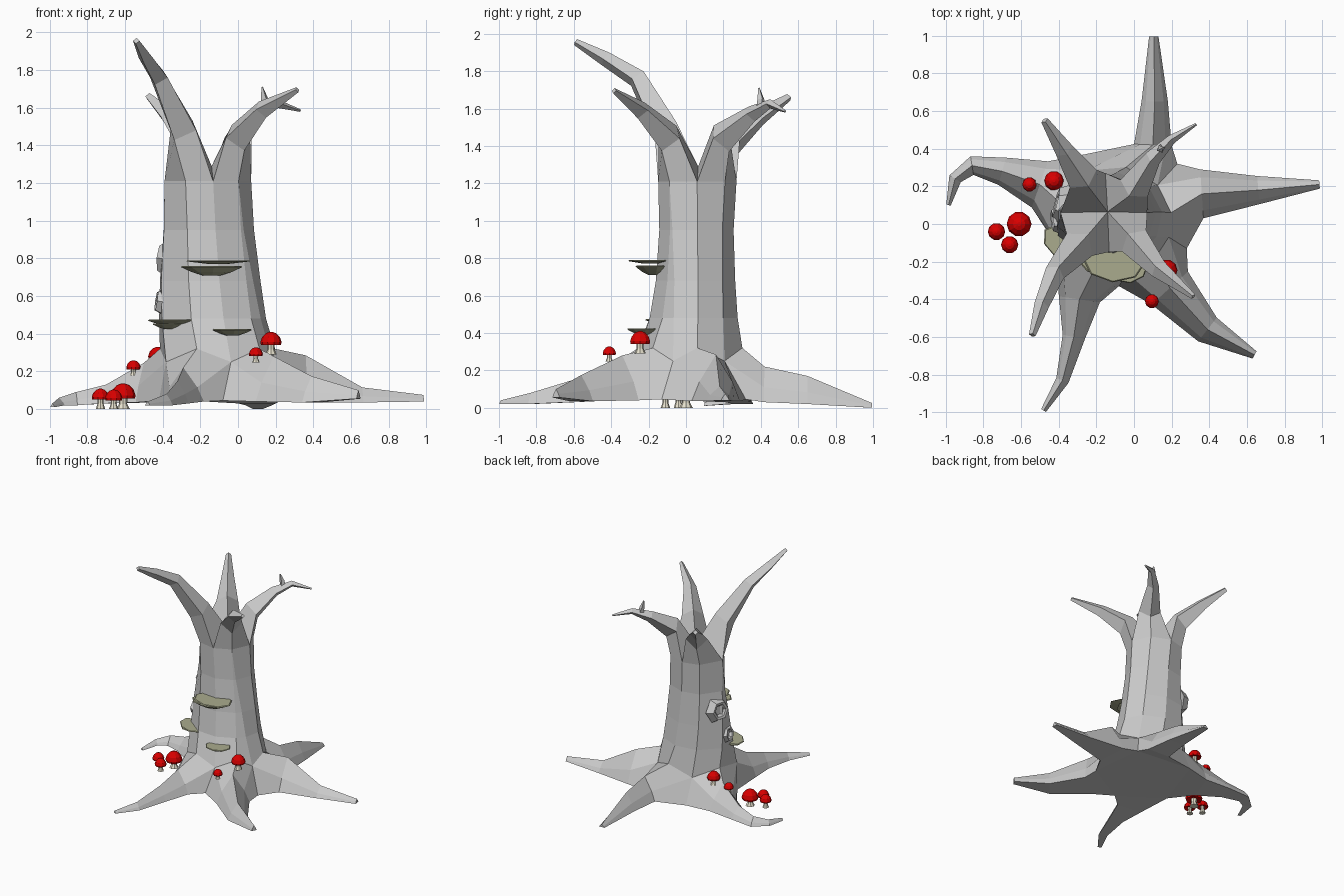
import bpy, bmesh, math
from mathutils import Vector, Matrix

if "Cube" in bpy.data.objects:
    bpy.data.objects.remove(bpy.data.objects["Cube"])


def material(name, rgb):
    m = bpy.data.materials.new(name)
    m.diffuse_color = (*rgb, 1)
    m.use_nodes = True
    m.node_tree.nodes["Principled BSDF"].inputs["Base Color"].default_value = m.diffuse_color
    return m


RED = material("cap_red", (0.7, 0.0, 0.0))
CREAM = material("stem_cream", (0.8, 0.76, 0.62))
OLIVE = material("shelf_olive", (0.4, 0.41, 0.27))


def finish(bm, name, mat=None):
    bmesh.ops.remove_doubles(bm, verts=bm.verts[:], dist=0.0005)
    bmesh.ops.recalc_face_normals(bm, faces=bm.faces[:])
    me = bpy.data.meshes.new(name)
    bm.to_mesh(me)
    bm.free()
    ob = bpy.data.objects.new(name, me)
    bpy.context.collection.objects.link(ob)
    if mat:
        me.materials.append(mat)
    return ob


def face(bm, pts):
    """Face from coordinates, skipping repeated corners."""
    clean = []
    for p in pts:
        if all((p - q).length > 0.0005 for q in clean):
            clean.append(p)
    if len(clean) > 2:
        bm.faces.new([bm.verts.new(p) for p in clean])


def loft(bm, loops, cap_start=False, cap_end=False):
    for a, b in zip(loops, loops[1:]):
        n = len(a)
        for i in range(n):
            j = (i + 1) % n
            face(bm, [a[i], a[j], b[j], b[i]])
    if cap_start:
        face(bm, loops[0])
    if cap_end:
        face(bm, loops[-1])


def directions(pts):
    n = len(pts)
    return [(pts[min(i + 1, n - 1)] - pts[max(i - 1, 0)]).normalized() for i in range(n)]


def branch_sections(path):
    """Diamond sections: right, outer, left, inner."""
    pts = [Vector(p[:3]) for p in path]
    out = []
    for p, d, r in zip(pts, directions(pts), [q[3] for q in path]):
        s = d.cross(Vector((0, 0, 1))).normalized()
        n = s.cross(d)
        out.append([p + s * r, p - n * r, p - s * r, p + n * r])
    return out


def root_sections(path):
    """Ridged sections with a flat underside: (x, y, z, half width, height)."""
    pts = [Vector(p[:3]) for p in path]
    out = []
    for p, d, (w, h) in zip(pts, directions(pts), [q[3:] for q in path]):
        s = Vector((d.y, -d.x, 0)).normalized()
        up = Vector((0, 0, h))
        out.append([p + s * w, p + s * w * .68 + up * .42, p + up,
                    p - s * w * .68 + up * .42, p - s * w])
    return out


# Trunk: ten-sided at the roots, merging to eight sides under the branches
BASE = [368, 40, 76, 115, 157, 215, 252, 285, 317, 342]
TOP = [360, 45, 88, 125, 180, 180, 239, 277, 315, 315]
TOP_LOOP = [0, 1, 2, 3, 4, 6, 7, 8]


def trunk_ring(z, cx, cy, rx, ry, t):
    ring = []
    for i in range(10):
        lift = 0 if t else (0.03 if i % 2 == 0 else -0.04)
        a = math.radians((BASE[i] * (1 - t) + TOP[i] * t))
        ring.append(Vector((cx + rx * math.cos(a), cy + ry * math.sin(a), z + lift)))
    return ring


bm = bmesh.new()
rings = [trunk_ring(*r) for r in (
    (.29, -.12, .02, .32, .29, 0), (.48, -.14, .04, .29, .24, .3),
    (.68, -.15, .05, .27, .215, .5), (.95, -.155, .055, .24, .2, .8),
    (1.21, -.16, .06, .23, .21, 1))]
loft(bm, rings)

# Branches: each one grows from two trunk sides and the shared fork point
fork = Vector((-.14, .065, 1.29))
top = [rings[-1][i] for i in TOP_LOOP]
branches = [
    [(.0, .19, 1.44, .085), (.1, .35, 1.57, .045), (.2, .45, 1.625, .025), (.33, .53, 1.585, .007)],
    [(-.27, .24, 1.43, .085), (-.37, .39, 1.555, .05), (-.475, .55, 1.66, .02)],
    [(-.29, -.11, 1.48, .09), (-.42, -.26, 1.76, .055), (-.49, -.43, 1.865, .04), (-.54, -.59, 1.955, .018)],
    [(.0, -.09, 1.44, .085), (.13, -.24, 1.59, .05), (.315, -.385, 1.695, .015)],
]
for k, path in enumerate(branches):
    i = 2 * k
    loop = [top[i], top[i + 1], top[(i + 2) % 8], fork]
    loft(bm, [loop] + branch_sections(path), cap_end=True)

# Roots: spread from the foot between the valley points
low = [Vector((*p, .045)) for p in
       ((.23, .32), (-.26, .37), (-.42, -.1), (-.08, -.33), (.28, -.13))]
roots = [
    [(.36, .16, .035, .13, .25), (.66, .18, .035, .075, .08), (.985, .21, .04, .022, .035)],
    [(.1, .42, .03, .1, .19), (.11, .65, .02, .07, .15), (.105, .995, 0, .025, .025)],
    [(-.5, .21, .035, .13, .21), (-.7, .28, .03, .075, .1), (-.86, .31, .02, .05, .07),
     (-.95, .24, .02, .035, .04), (-.985, .1, .01, .012, .02)],
    [(-.29, -.4, .04, .11, .18), (-.32, -.6, .03, .06, .12),
     (-.38, -.83, .02, .035, .06), (-.48, -.99, .02, .015, .02)],
    [(.19, -.34, .04, .13, .24), (.39, -.56, .035, .08, .14), (.64, -.695, .055, .022, .045)],
]
foot = rings[0]
for k, path in enumerate(roots):
    i = 2 * k
    loop = [low[k - 1], foot[i - 1], foot[i], foot[(i + 1) % 10], low[k]]
    loft(bm, [loop] + root_sections(path), cap_end=True)
face(bm, low)
finish(bm, "tree_stump")

# Small twig on the back right branch
bm = bmesh.new()
loft(bm, branch_sections([(.15, .4, 1.59, .025), (.14, .4, 1.65, .02), (.128, .39, 1.71, .005)]), True, True)
finish(bm, "twig")


def circle(n, r, z):
    return [Vector((r * math.cos(2 * math.pi * i / n), r * math.sin(2 * math.pi * i / n), z))
            for i in range(n)]


def turned(name, n, profile, matrix, mat=None):
    bm = bmesh.new()
    loft(bm, [circle(n, r, z) for r, z in profile], True, True)
    bm.transform(matrix)
    return finish(bm, name, mat)


# Low bark knots on the left side of the trunk
for loc, direction, size in (((-.39, .11, .8), (-1, .25, .1), .11),
                             ((-.41, .02, .57), (-1, -.1, .15), .08)):
    rot = Vector(direction).to_track_quat('Z', 'Y').to_matrix().to_4x4()
    turned("bark_knot", 6, [(size, -.03), (size * .7, .025), (size * .5, .02), (size * .35, .0)],
           Matrix.Translation(loc) @ rot)

# Mushrooms: (x, y, cap rim height, cap radius)
for x, y, z, r in ((-.61, 0, .06, .066), (-.73, -.04, .055, .046), (-.66, -.11, .05, .046),
                   (-.425, .23, .27, .052), (-.555, .21, .215, .038),
                   (.175, -.245, .345, .056), (.095, -.41, .285, .037)):
    place = Matrix.Translation((x, y, z))
    turned("mushroom_cap", 10, [(r * .35, .004), (r * .95, -.004), (r, r * .2), (r * .85, r * .65),
                                (r * .5, r * 1.02), (r * .15, r * 1.15)], place, RED)
    drop = z if z < .057 or r > .06 else r
    turned("mushroom_stem", 8, [(r * .55, -min(drop, z)), (r * .33, -r * .5), (r * .35, .01)], place, CREAM)

# Shelf fungi: flat plates tapering underneath (x, y, top z, half x, half y, depth, turn)
for x, y, z, sx, sy, h, turn in ((-.105, -.19, .79, .17, .12, .02, -4), (-.14, -.17, .76, .165, .10, .05, 6),
                                 (-.36, -.11, .475, .14, .09, .03, -35), (-.37, -.1, .455, .09, .085, .03, -25),
                                 (-.03, -.23, .425, .105, .085, .035, 8)):
    place = (Matrix.Translation((x, y, z)) @ Matrix.Rotation(math.radians(turn), 4, 'Z')
             @ Matrix.Diagonal((sx, sy, 1, 1)))
    turned("shelf_fungus", 8, [(.3, -h), (.65, -h * .65), (1, -.006), (.95, 0)], place, OLIVE)
